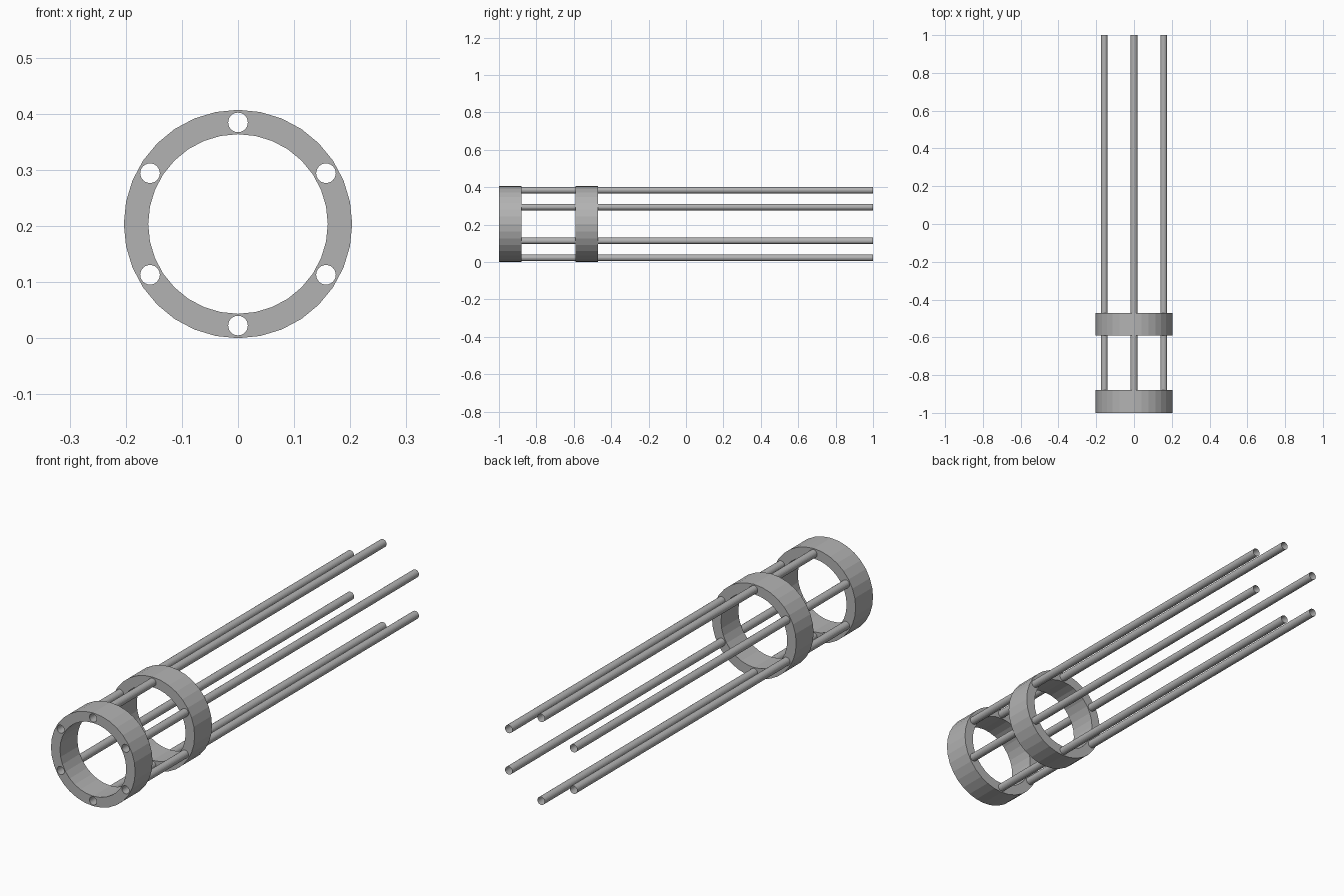
import bpy, bmesh, math
from mathutils import Matrix, Vector

if "Cube" in bpy.data.objects:
    bpy.data.objects.remove(bpy.data.objects["Cube"])

R_OUT, R_IN = 0.2035, 0.16        # ring radii
R_ROD, R_PITCH = 0.0175, 0.181    # rod radius and its distance from the axis
CZ = R_OUT                        # height of the axis
RODS = [math.radians(90 + 60 * i) for i in range(6)]

grey = bpy.data.materials.new("plain_grey")
grey.diffuse_color = (0.45, 0.45, 0.45, 1)
grey.use_nodes = True
grey.node_tree.nodes["Principled BSDF"].inputs["Base Color"].default_value = grey.diffuse_color


def finish(name, bm):
    bmesh.ops.recalc_face_normals(bm, faces=bm.faces)
    mesh = bpy.data.meshes.new(name)
    bm.to_mesh(mesh)
    bm.free()
    mesh.materials.append(grey)
    obj = bpy.data.objects.new(name, mesh)
    bpy.context.collection.objects.link(obj)
    return obj


def add_tube(bm, x, z, radius, y0, y1, sides, capped):
    """Cylinder along y, open or capped."""
    place = Matrix.Translation((x, (y0 + y1) / 2, z)) @ Matrix.Rotation(math.pi / 2, 4, 'X')
    bmesh.ops.create_cone(bm, cap_ends=capped, segments=sides, radius1=radius,
                          radius2=radius, depth=y1 - y0, matrix=place)


def rod_centre(a):
    return R_PITCH * math.cos(a), CZ + R_PITCH * math.sin(a)


def ring(name, y0, y1, sides=32):
    # rectangular section spun around the axis
    bm = bmesh.new()
    loops = []
    for i in range(sides):
        a = 2 * math.pi * i / sides
        loops.append([bm.verts.new((r * math.cos(a), y, CZ + r * math.sin(a)))
                      for r, y in ((R_OUT, y0), (R_OUT, y1), (R_IN, y1), (R_IN, y0))])
    for i in range(sides):
        p, q = loops[i], loops[(i + 1) % sides]
        for k in range(4):
            j = (k + 1) % 4
            bm.faces.new((p[k], p[j], q[j], q[k]))
    obj = finish(name, bm)

    # bore the six rod holes
    bm = bmesh.new()
    for a in RODS:
        add_tube(bm, *rod_centre(a), R_ROD, y0 - 0.05, y1 + 0.05, 24, True)
    cutter = finish("hole_cutter", bm)
    cutter.hide_render = True
    mod = obj.modifiers.new("holes", 'BOOLEAN')
    mod.operation = 'DIFFERENCE'
    mod.solver = 'EXACT'
    mod.object = cutter
    bpy.context.view_layer.objects.active = obj
    bpy.ops.object.modifier_apply(modifier=mod.name)
    bpy.data.objects.remove(cutter)


# two bored rings
ring("front_ring", -1.0, -0.88)
ring("middle_ring", -0.59, -0.47)

# six hollow rods, seated in the front ring
for n, a in enumerate(RODS):
    bm = bmesh.new()
    add_tube(bm, *rod_centre(a), R_ROD, -0.9, 1.0, 24, False)
    rod = finish(f"hollow_rod_{n + 1}", bm)
    # outward normals on the open tube
    c = Vector((rod_centre(a)[0], 0, rod_centre(a)[1]))
    f = rod.data.polygons[0]
    if f.normal.dot(Vector((f.center.x, 0, f.center.z)) - c) < 0:
        rod.data.flip_normals()
